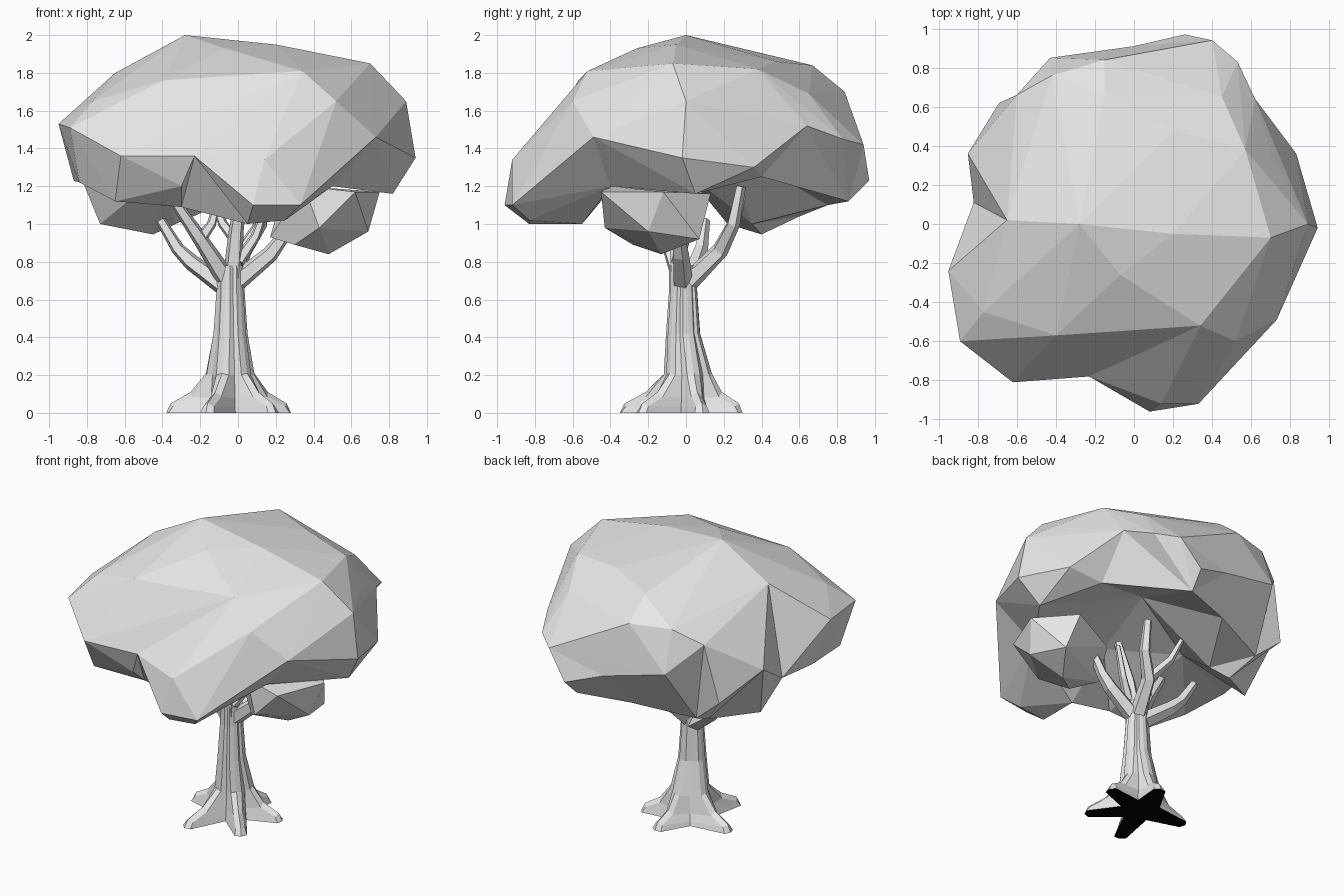
import bpy, bmesh, math
from mathutils import Vector
from mathutils.geometry import delaunay_2d_cdt, intersect_line_line_2d

if "Cube" in bpy.data.objects:
    bpy.data.objects.remove(bpy.data.objects["Cube"])


def material(name, value):
    m = bpy.data.materials.new(name)
    m.diffuse_color = (value, value, value, 1)
    m.use_nodes = True
    m.node_tree.nodes["Principled BSDF"].inputs["Base Color"].default_value = m.diffuse_color
    return m


grey = material("light_grey", 0.8)
black = material("black", 0.0)


def finish(bm, name):
    bmesh.ops.recalc_face_normals(bm, faces=bm.faces[:])
    me = bpy.data.meshes.new(name)
    bm.to_mesh(me)
    bm.free()
    me.materials.append(grey)
    me.materials.append(black)
    ob = bpy.data.objects.new(name, me)
    bpy.context.collection.objects.link(ob)
    return ob


def sheet(bm, rim_verts, inner):
    """Triangulate a faceted height sheet inside a shared rim loop."""
    verts = rim_verts + [bm.verts.new(p) for p in inner]
    flat = [v.co.to_2d() for v in verts]
    _, _, faces, orig, _, _ = delaunay_2d_cdt(
        flat, [], [list(range(len(rim_verts)))], 1, 1e-5)
    for f in faces:
        bm.faces.new([verts[orig[i][0]] for i in f])


def height_on(p, q, hit):
    t = (hit - p.co.to_2d()).length / (q.co - p.co).to_2d().length
    return p.co.z + t * (q.co.z - p.co.z)


def make_bulge(bm):
    """Turn edges lying in creases so that the sheet bulges outward."""
    for _ in range(60):
        turned = False
        for e in bm.edges:
            if len(e.link_faces) != 2:
                continue
            a, b = e.verts
            c, d = [next(v for v in f.verts if v not in e.verts) for f in e.link_faces]
            hit = intersect_line_line_2d(a.co.to_2d(), b.co.to_2d(), c.co.to_2d(), d.co.to_2d())
            if hit and height_on(c, d, hit) > height_on(a, b, hit) + 1e-4:
                if bmesh.utils.edge_rotate(e, True):
                    turned = True
                    break
        if not turned:
            return


def lump(name, pts):
    bm = bmesh.new()
    for p in pts:
        bm.verts.new(p)
    bmesh.ops.convex_hull(bm, input=bm.verts[:])
    return finish(bm, name)


def bridge(bm, rings):
    n = len(rings[0])
    for r, s in zip(rings, rings[1:]):
        for k in range(n):
            m = (k + 1) % n
            bm.faces.new((r[k], r[m], s[m], s[k]))


def tube(name, path, radii, tip_slot=0, sides=5):
    """Tapered faceted limb along a path."""
    bm = bmesh.new()
    path = [Vector(p) for p in path]
    rings = []
    for i, p in enumerate(path):
        d = (path[min(i + 1, len(path) - 1)] - path[max(i - 1, 0)]).normalized()
        a = d.cross(Vector((0, 1, 0))).normalized()
        b = a.cross(d).normalized()
        angles = [2 * math.pi * k / sides + math.pi / 2 for k in range(sides)]
        rings.append([bm.verts.new(p + radii[i] * (math.cos(t) * a + math.sin(t) * b))
                      for t in angles])
    bridge(bm, rings)
    bm.faces.new(rings[0])
    bm.faces.new(rings[-1]).material_index = tip_slot
    return finish(bm, name)


# Canopy: rim outline, faceted dome above, hollow underside below
rim = [(.94, -.02, 1.35), (.83, .36, 1.3), (.62, .64, 1.52), (.53, .83, 1.45),
       (.4, .94, 1.42), (.26, .97, 1.23), (0, .91, 1.32), (-.43, .85, 1.42),
       (-.6, .66, 1.6), (-.69, .62, 1.2), (-.85, .36, 1.38), (-.82, .11, 1.22),
       (-.95, -.24, 1.53), (-.89, -.6, 1.51), (-.62, -.81, 1.36),
       (-.23, -.78, 1.36), (.08, -.96, 1.1), (.33, -.92, 1.1), (.73, -.49, 1.46)]
dome = [(-.28, 0, 2), (.2, -.05, 1.95), (-.07, -.26, 1.93), (-.4, -.57, 1.76),
        (.34, -.52, 1.81), (.52, -.6, 1.65), (.7, -.07, 1.85), (.89, 0, 1.65),
        (.57, .38, 1.82), (.2, .48, 1.86), (-.65, .02, 1.8), (-.77, -.45, 1.65),
        (-.15, .67, 1.84), (.45, .65, 1.69), (-.42, .76, 1.7), (.14, -.92, 1.34),
        (-.15, .84, 1.7), (.7, .36, 1.64)]
under = [(-.87, -.15, 1.23), (-.84, -.5, 1.22), (-.65, -.66, 1.12), (-.3, -.6, 1.09),
         (.05, -.55, 1.0), (.05, -.83, 1.0), (.25, -.83, 1.02), (.5, -.4, 1.2),
         (.82, .05, 1.16), (.6, .4, 1.25), (.24, .86, 1.12), (-.1, .75, 1.1),
         (-.5, .6, 1.04), (-.73, .22, 1.0), (-.45, .4, .945), (-.33, .35, 1.0),
         (0, -.3, 1.3), (.1, .2, 1.42), (-.4, 0, 1.27), (-.3, -.73, 1.2)]
bm = bmesh.new()
sheet(bm, [bm.verts.new(p) for p in rim], dome)
make_bulge(bm)
sheet(bm, [bm.verts.new(p) for p in rim], under)
bmesh.ops.remove_doubles(bm, verts=bm.verts[:], dist=1e-4)
finish(bm, "canopy")

# Hanging leaf cluster
lump("right_leaf_cluster", [
    (.17, -.15, .93), (.48, -.13, .84), (.3, -.28, .89), (.69, -.2, .96),
    (.62, .07, .92), (.75, -.12, 1.17), (.62, -.45, 1.17), (.43, -.43, .98),
    (.55, .13, 1.16), (.22, 0, 1.1), (.35, -.4, 1.2)])

# Trunk flaring into five roots, with a black underside
# each ring: share of root length, ridge z, half width, side z, valley radius, valley z
tips = [(.2, -.25), (.28, .09), (.03, .3), (-.38, .05), (-.17, -.35)]
rings_spec = [(1, 0, .04, 0, .13, 0), (.93, .05, .03, .035, .125, .03),
              (.62, .11, .03, .085, .12, .08), (0, .21, .035, .2, .112, .2),
              (0, .42, .03, .42, .079, .42), (0, .65, .025, .65, .066, .65),
              (0, .78, .025, .78, .066, .78)]
radius_at = {.21: .13, .42: .09, .65: .074, .78: .074}
bm = bmesh.new()
rings = []
for share, rz, hw, sz, vr, vz in rings_spec:
    core = Vector((-.04, .01 if rz < .3 else -.015, 0))
    ring = []
    for i, tip in enumerate(tips):
        arm = Vector((*tip, 0)) - core
        out = arm.normalized()
        side = Vector((-out.y, out.x, 0))
        r = share * arm.length if share else radius_at[rz]
        ring.append(core + out * (r * .95) - side * hw + Vector((0, 0, sz)))
        ring.append(core + out * r + Vector((0, 0, rz)))
        ring.append(core + out * (r * .95) + side * hw + Vector((0, 0, sz)))
        nxt = (Vector((*tips[(i + 1) % 5], 0)) - core).normalized()
        ring.append(core + (out + nxt).normalized() * vr + Vector((0, 0, vz)))
    rings.append([bm.verts.new(p) for p in ring])
bridge(bm, rings)
bm.faces.new(rings[-1])
bm.faces.new(rings[0]).material_index = 1
finish(bm, "trunk")

# Branches
branches = [
    [(-.06, 0, .66), (-.25, .06, .8), (-.32, .08, .87), (-.41, .1, 1.02)],
    [(0, -.02, .7), (.17, -.03, .84), (.23, -.04, .92), (.3, -.05, 1.06)],
    [(-.07, -.03, .72), (-.2, -.1, .92), (-.35, -.15, 1.14)],
    [(-.03, -.03, .7), (-.01, -.06, .96), (.03, -.12, 1.25)],
    [(-.02, .02, .7), (.03, .18, .86), (.12, .25, 1.0), (.13, .29, 1.2)],
    [(.03, .18, .86), (-.08, .26, 1.0), (-.14, .3, 1.15)],
    [(-.2, -.1, .92), (-.14, -.06, 1.0), (-.1, -.02, 1.15)],
    [(0, -.05, .8), (.09, .0, .93), (.16, .03, 1.12)],
]
for i, path in enumerate(branches):
    start = .055 if i < 5 else .035
    n = len(path) - 1
    tube(f"branch_{i + 1}", path, [start * (1 - .5 * k / n) for k in range(n + 1)],
         1 if i > 4 else 0)
